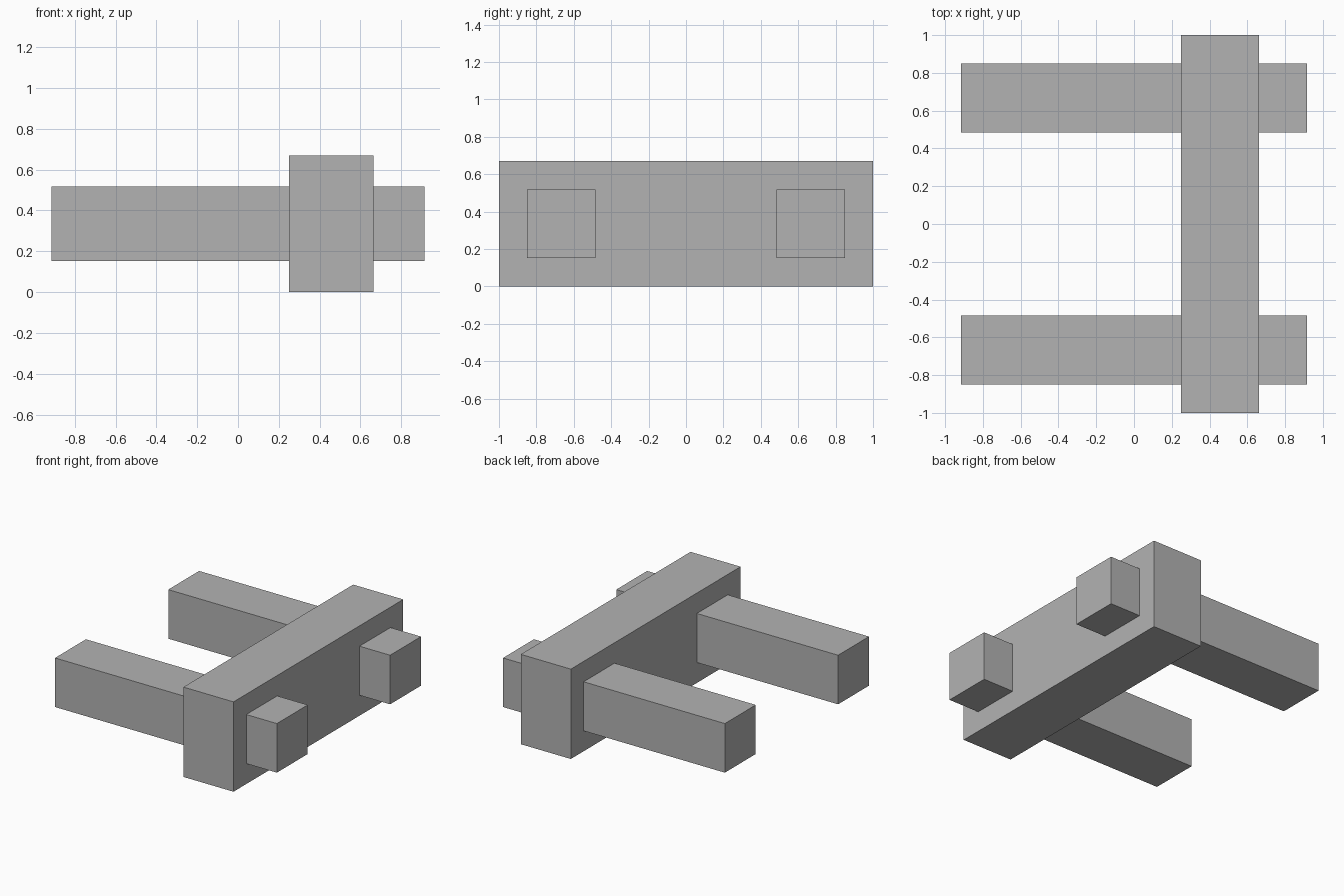
import bpy

# Remove the default cube
default = bpy.data.objects.get("Cube")
if default:
    bpy.data.objects.remove(default, do_unlink=True)

# Plain grey material
grey = bpy.data.materials.new("plain_grey")
grey.use_nodes = True
colour = (0.45, 0.45, 0.45, 1)
grey.diffuse_color = colour
grey.node_tree.nodes["Principled BSDF"].inputs["Base Color"].default_value = colour


def box(name, low, high):
    """Add a box spanning two opposite corners."""
    centre = [(a + b) / 2 for a, b in zip(low, high)]
    bpy.ops.mesh.primitive_cube_add(size=1, location=centre)
    part = bpy.context.object
    part.name = name
    part.scale = [b - a for a, b in zip(low, high)]
    bpy.ops.object.transform_apply(location=False, rotation=False, scale=True)
    part.data.materials.append(grey)
    return part


# Tall crossbeam running front to back
box("crossbeam", (0.25, -1, 0), (0.663, 1, 0.67))

# Two rails passing through the crossbeam
for name, y in (("front_rail", -0.667), ("back_rail", 0.667)):
    box(name, (-0.915, y - 0.182, 0.152), (0.915, y + 0.182, 0.518))
